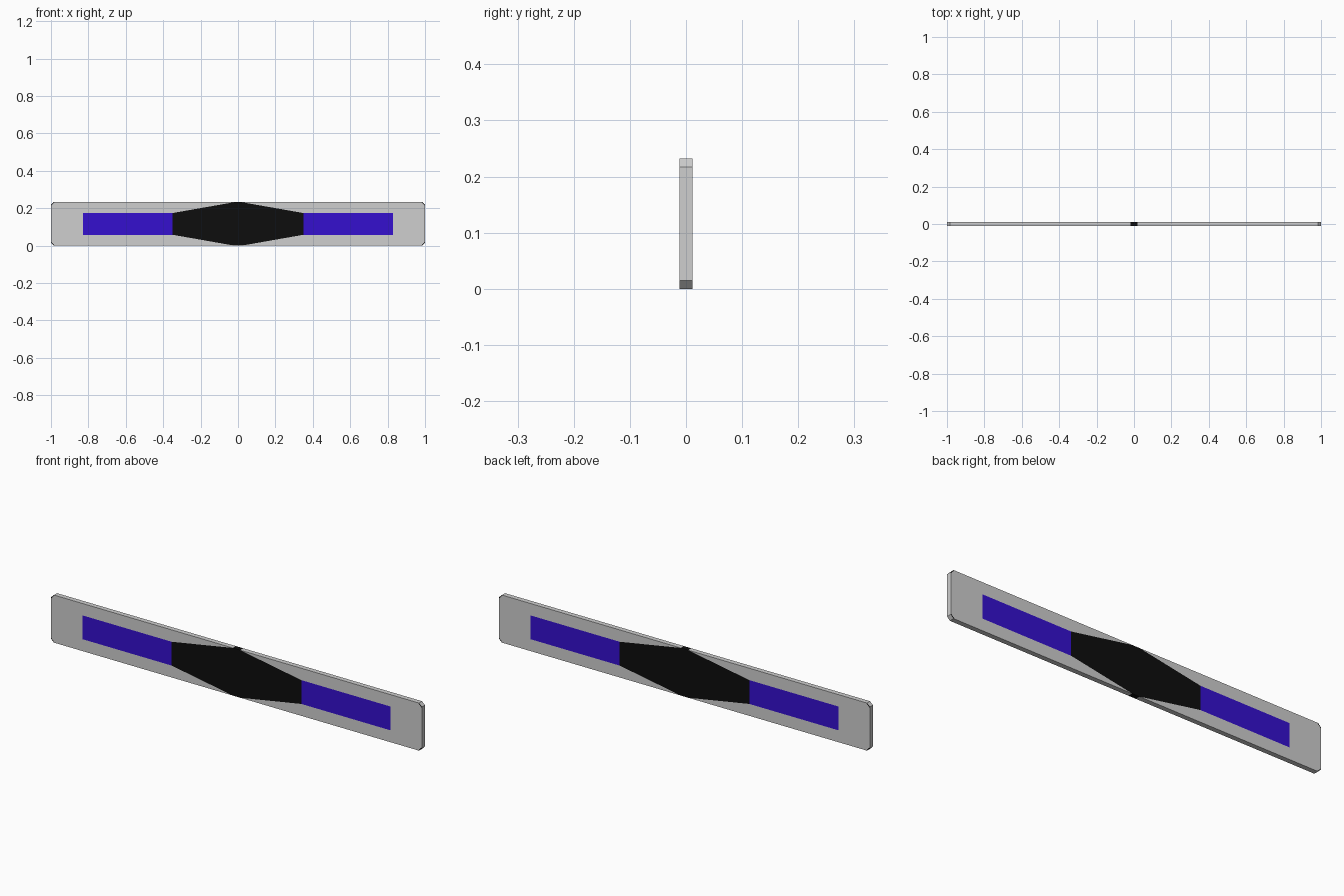
import bpy, bmesh
from mathutils import Vector

if "Cube" in bpy.data.objects:
    bpy.data.objects.remove(bpy.data.objects["Cube"])

H = 0.232            # height
M = H / 2            # mid height
T = 0.012            # half thickness
C = 0.015            # corner chamfer
BAND_X, TIP_X, STRIPE_X, STRIPE_H = 0.35, 0.02, 0.83, 0.058
SLOPE = (M - STRIPE_H) / (BAND_X - TIP_X)
CORNER = 1 + M - C - 0.005


def material(name, rgb):
    m = bpy.data.materials.new(name)
    m.diffuse_color = (*rgb, 1)
    m.use_nodes = True
    m.node_tree.nodes["Principled BSDF"].inputs["Base Color"].default_value = m.diffuse_color
    return m


# Board: chamfered rectangle extruded through its thickness
bm = bmesh.new()
outline = [(-1 + C, 0), (1 - C, 0), (1, C), (1, H - C),
           (1 - C, H), (-1 + C, H), (-1, H - C), (-1, C)]
front = bm.faces.new([bm.verts.new((x, -T, z)) for x, z in outline])
ext = bmesh.ops.extrude_face_region(bm, geom=[front])
bmesh.ops.translate(bm, vec=(0, 2 * T, 0),
                    verts=[g for g in ext["geom"] if isinstance(g, bmesh.types.BMVert)])


def cut(point, normal):
    bmesh.ops.bisect_plane(bm, geom=bm.verts[:] + bm.edges[:] + bm.faces[:],
                           plane_co=Vector(point), plane_no=Vector(normal))


# Outlines of the painted areas, cut into the surface
for sx in (-1, 1):
    cut((sx * BAND_X, 0, 0), (1, 0, 0))
    cut((sx * STRIPE_X, 0, 0), (1, 0, 0))
    cut((0, 0, M + sx * STRIPE_H), (0, 0, 1))
    for sz in (-1, 1):
        cut((sx * TIP_X, 0, M + sz * M), (sx * SLOPE, 0, sz))
        cut((sx * CORNER, 0, M), (sx, 0, sz))
    cut((sx * TIP_X, 0, 0), (1, 0, 0))
bmesh.ops.recalc_face_normals(bm, faces=bm.faces)

# Colour by position: black centre band and corner marks, blue stripes
for f in bm.faces:
    c = f.calc_center_median()
    x, z = abs(c.x), abs(c.z - M)
    if x < BAND_X and z < min(STRIPE_H + (BAND_X - x) * SLOPE, M + 0.01):
        f.material_index = 1
    elif abs(f.normal.y) > 0.9:
        if x < STRIPE_X and z < STRIPE_H:
            f.material_index = 2
        elif x + z > CORNER:
            f.material_index = 1

mesh = bpy.data.meshes.new("board")
bm.to_mesh(mesh)
bm.free()
for m in (material("light grey", (0.62, 0.62, 0.62)),
          material("black", (0.004, 0.004, 0.004)),
          material("blue", (0.035, 0.005, 0.62))):
    mesh.materials.append(m)
board = bpy.data.objects.new("board", mesh)
bpy.context.collection.objects.link(board)
